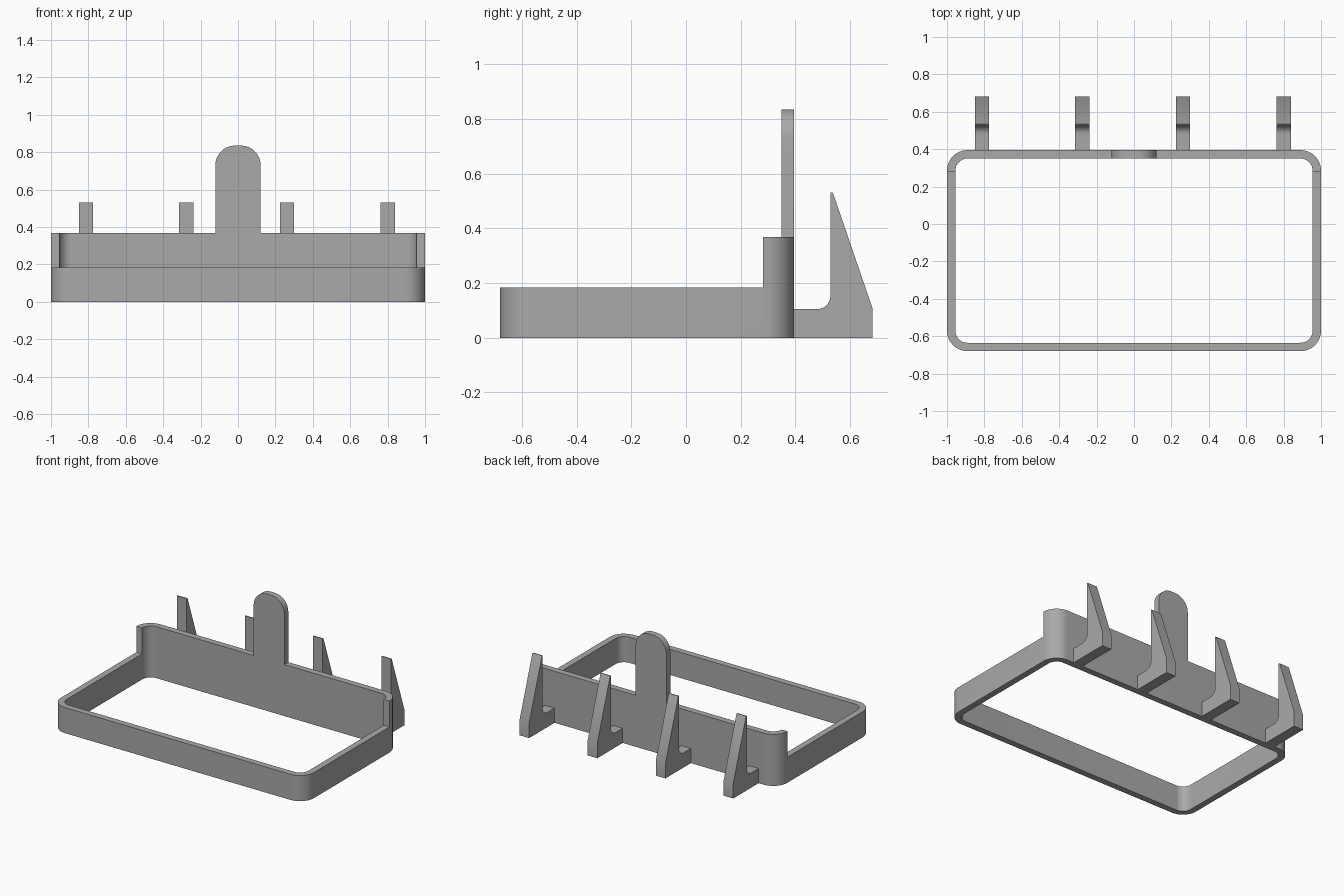
import bpy, bmesh, math
from mathutils import Vector

if "Cube" in bpy.data.objects:
    bpy.data.objects.remove(bpy.data.objects["Cube"], do_unlink=True)

grey = bpy.data.materials.new("plain grey")
grey.use_nodes = True
COLOUR = (0.4, 0.4, 0.4, 1)
grey.diffuse_color = COLOUR
grey.node_tree.nodes["Principled BSDF"].inputs["Base Color"].default_value = COLOUR


def arc(cx, cy, r, start, end, steps=12):
    angles = [math.radians(start + (end - start) * i / steps) for i in range(steps + 1)]
    return [(cx + r * math.cos(a), cy + r * math.sin(a)) for a in angles]


def rounded_rect(x0, x1, y0, y1, r):
    return (arc(x1 - r, y1 - r, r, 0, 90) + arc(x0 + r, y1 - r, r, 90, 180)
            + arc(x0 + r, y0 + r, r, 180, 270) + arc(x1 - r, y0 + r, r, 270, 360))


def finish(name, bm):
    bmesh.ops.recalc_face_normals(bm, faces=bm.faces)
    mesh = bpy.data.meshes.new(name)
    bm.to_mesh(mesh)
    bm.free()
    mesh.materials.append(grey)
    obj = bpy.data.objects.new(name, mesh)
    bpy.context.collection.objects.link(obj)
    return obj


def prism(name, outline, place, depth):
    """Extrude a 2D outline, placed in space by a function, along a vector."""
    bm = bmesh.new()
    face = bm.faces.new([bm.verts.new(place(*p)) for p in outline])
    new = bmesh.ops.extrude_face_region(bm, geom=[face], use_keep_orig=True)["geom"]
    verts = [g for g in new if isinstance(g, bmesh.types.BMVert)]
    bmesh.ops.translate(bm, verts=verts, vec=Vector(depth))
    return finish(name, bm)


def smooth(obj):
    bpy.ops.object.select_all(action="DESELECT")
    obj.select_set(True)
    bpy.context.view_layer.objects.active = obj
    bpy.ops.object.shade_smooth_by_angle(angle=math.radians(30))


# Rounded rectangular frame with an even wall
WALL, BACK, FRONT = 0.045, 0.395, -0.68
LOW, HIGH = 0.183, 0.368
outer = rounded_rect(-1, 1, FRONT, BACK, 0.11)
inner = rounded_rect(-1 + WALL, 1 - WALL, FRONT + WALL, BACK - WALL, 0.065)
bm = bmesh.new()
rings = [[bm.verts.new((x, y, z)) for x, y in loop]
         for loop, z in ((outer, 0), (outer, HIGH), (inner, HIGH), (inner, 0))]
n = len(outer)
for k in range(4):
    a, b = rings[k], rings[(k + 1) % 4]
    for i in range(n):
        j = (i + 1) % n
        bm.faces.new((a[i], a[j], b[j], b[i]))
frame = finish("frame", bm)

# Lower the front and sides, leaving a raised back wall
cutter = prism("frame_cutter", [(-2, -2), (2, -2), (2, 0.282), (-2, 0.282)],
               lambda x, y: (x, y, LOW), (0, 0, 1))
cutter.hide_render = True
cut = frame.modifiers.new("step", "BOOLEAN")
cut.operation, cut.solver, cut.object = "DIFFERENCE", "EXACT", cutter
bpy.context.view_layer.objects.active = frame
bpy.ops.object.modifier_apply(modifier=cut.name)
bpy.data.objects.remove(cutter, do_unlink=True)
smooth(frame)

# Upright tab with a rounded top
HALF, TOP, R = 0.121, 0.835, 0.105
tab = ([(-HALF, HIGH), (HALF, HIGH)] + arc(HALF - R, TOP - R, R, 0, 90)
       + arc(R - HALF, TOP - R, R, 90, 180))
smooth(prism("tab", tab, lambda x, z: (x, BACK - WALL, z), (0, WALL, 0)))

# Four hooks along the back
hook = ([(BACK, 0), (0.682, 0), (0.682, 0.108), (0.539, 0.525), (0.535, 0.532), (0.528, 0.532)]
        + arc(0.48, 0.153, 0.048, 0, -90) + [(BACK, 0.105)])
for i, x in enumerate((-0.813, -0.277, 0.262, 0.801)):
    smooth(prism(f"hook_{i + 1}", hook, lambda y, z: (x - 0.038, y, z), (0.076, 0, 0)))
